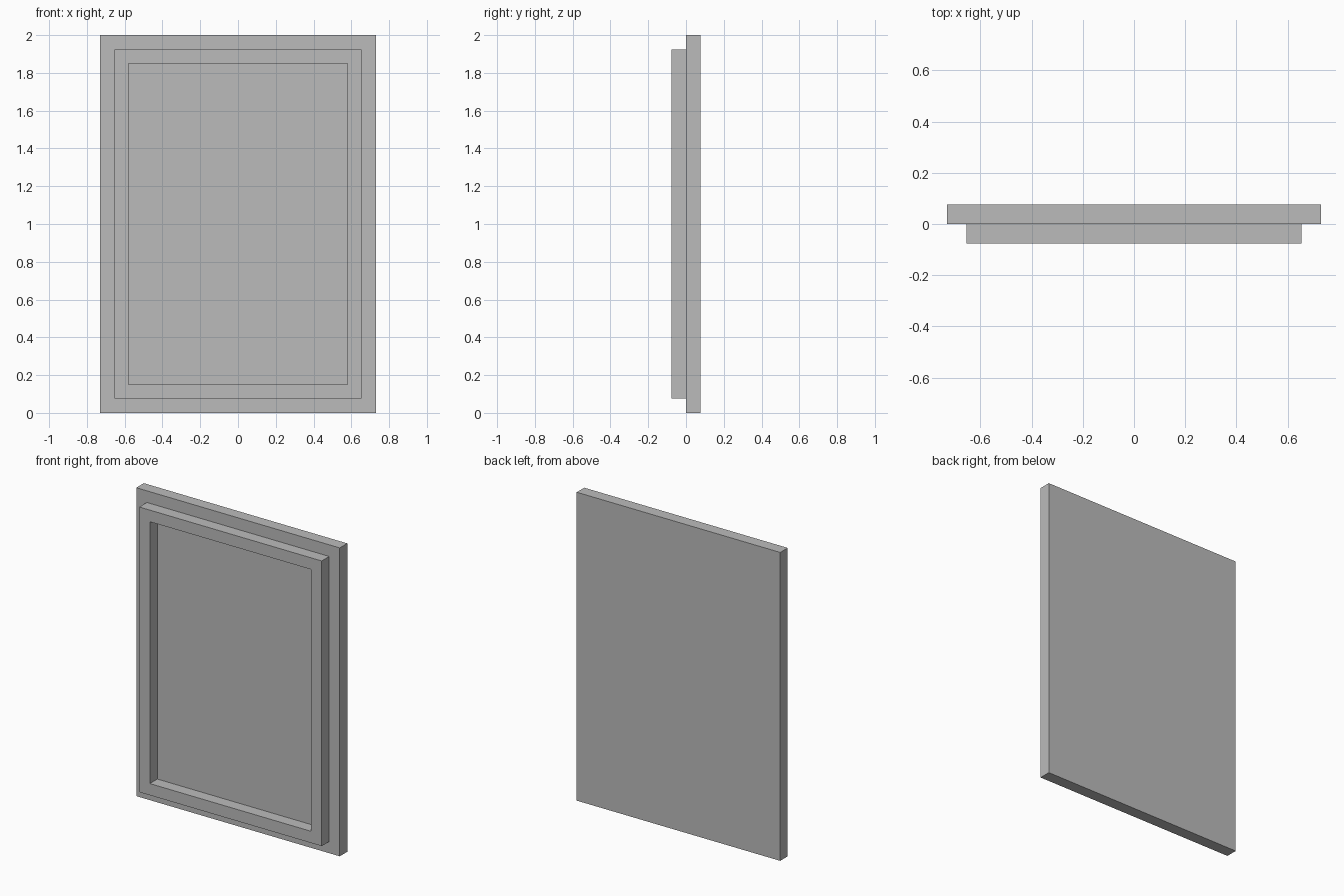
import bpy
import bmesh

default_cube = bpy.data.objects.get("Cube")
if default_cube:
    bpy.data.objects.remove(default_cube, do_unlink=True)

HALF_WIDTH = 0.73
HEIGHT = 2.0
DEPTH = 0.077    # thickness of panel and of frame
BORDER = 0.0755  # width of each step in from the edge

grey = bpy.data.materials.new("plain grey")
grey.use_nodes = True
colour = (0.5, 0.5, 0.5, 1)
grey.diffuse_color = colour
grey.node_tree.nodes["Principled BSDF"].inputs["Base Color"].default_value = colour


def add_object(name, bm):
    bmesh.ops.recalc_face_normals(bm, faces=bm.faces)
    mesh = bpy.data.meshes.new(name)
    bm.to_mesh(mesh)
    bm.free()
    mesh.materials.append(grey)
    obj = bpy.data.objects.new(name, mesh)
    bpy.context.collection.objects.link(obj)
    return obj


def rectangle(bm, inset, y):
    """Corner vertices of the panel outline moved inwards by inset."""
    x, low, high = HALF_WIDTH - inset, inset, HEIGHT - inset
    return [bm.verts.new((px, y, pz)) for px, pz in
            ((-x, low), (x, low), (x, high), (-x, high))]


def bridge(bm, first, second):
    for i in range(4):
        j = (i + 1) % 4
        bm.faces.new((first[i], first[j], second[j], second[i]))


# Back panel: a plain slab
bm = bmesh.new()
front, back = rectangle(bm, 0, 0), rectangle(bm, 0, DEPTH)
bridge(bm, front, back)
bm.faces.new(front)
bm.faces.new(back)
add_object("back_panel", bm)

# Raised frame: an open rectangular ring standing on the panel's front
bm = bmesh.new()
loops = [rectangle(bm, BORDER, 0), rectangle(bm, BORDER, -DEPTH),
         rectangle(bm, 2 * BORDER, -DEPTH), rectangle(bm, 2 * BORDER, 0)]
for i in range(4):
    bridge(bm, loops[i], loops[(i + 1) % 4])
add_object("raised_frame", bm)
